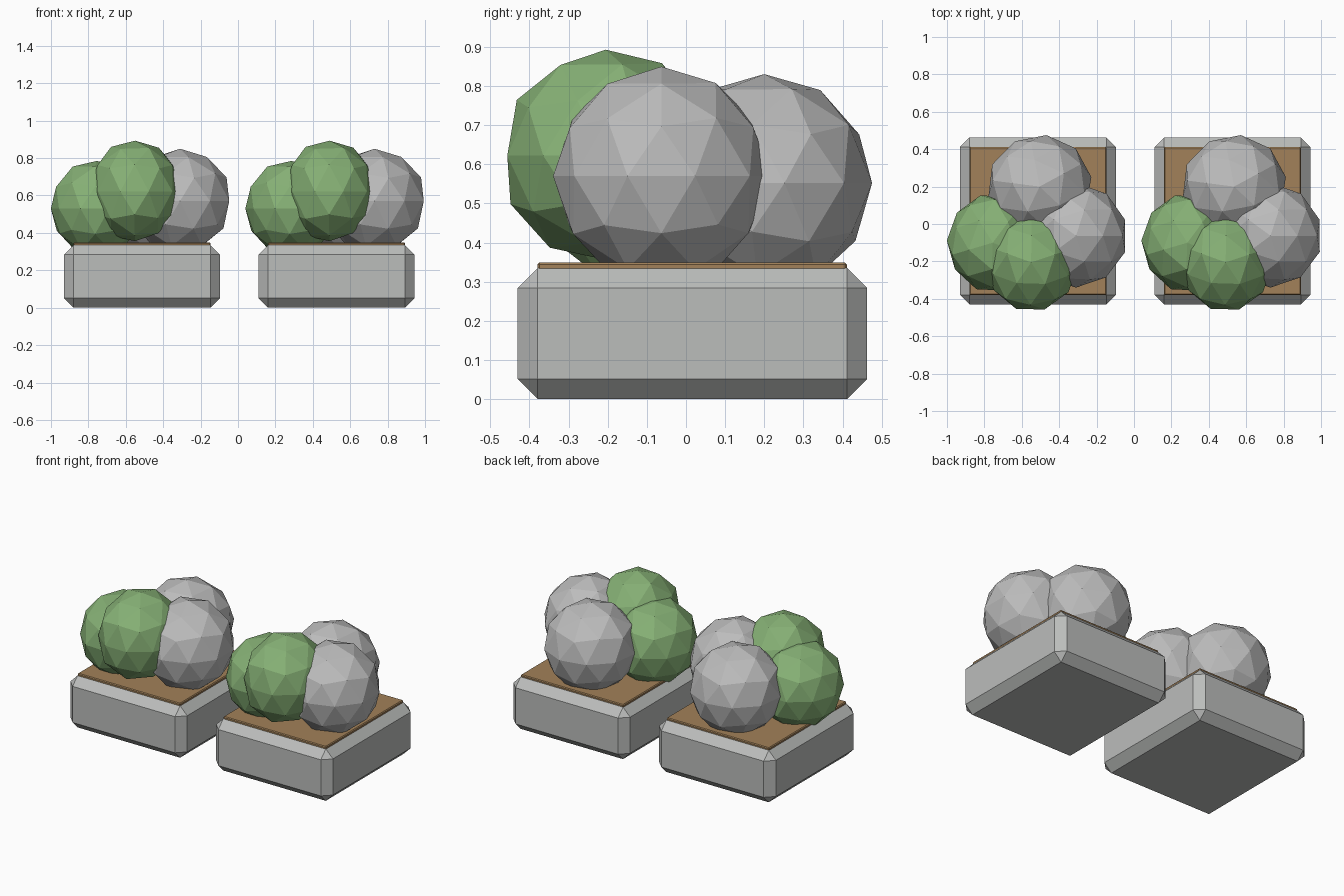
import bpy, bmesh, math, random
from mathutils import Vector

if "Cube" in bpy.data.objects:
    bpy.data.objects.remove(bpy.data.objects["Cube"])


def material(name, rgb):
    m = bpy.data.materials.new(name)
    m.diffuse_color = (*rgb, 1)
    m.use_nodes = True
    m.node_tree.nodes["Principled BSDF"].inputs["Base Color"].default_value = m.diffuse_color
    return m


STONE = material("stone grey", (0.50, 0.51, 0.50))
BLOOM = material("pale grey", (0.50, 0.50, 0.50))
LEAF = material("leaf green", (0.24, 0.44, 0.18))
SOIL = material("soil brown", (0.36, 0.22, 0.10))


def finish(bm, name, mat):
    mesh = bpy.data.meshes.new(name)
    bm.to_mesh(mesh)
    bm.free()
    mesh.materials.append(mat)
    ob = bpy.data.objects.new(name, mesh)
    bpy.context.collection.objects.link(ob)
    return ob


def chamfered_box(name, lo, hi, chamfer, mat):
    bm = bmesh.new()
    bmesh.ops.create_cube(bm, size=1)
    for v in bm.verts:
        v.co = Vector([lo[i] if v.co[i] < 0 else hi[i] for i in range(3)])
    bmesh.ops.bevel(bm, geom=bm.edges[:], offset=chamfer, segments=1,
                    profile=0.5, affect='EDGES')
    finish(bm, name, mat)


def bush(name, centre, radii, turn, jitter, seed, mat):
    # faceted ball with slightly uneven points
    rng = random.Random(seed)
    bm = bmesh.new()
    bmesh.ops.create_icosphere(bm, subdivisions=2, radius=1)
    c, s = math.cos(turn), math.sin(turn)
    for v in bm.verts:
        x, y, z = v.co * (1 + rng.uniform(-jitter, jitter))
        v.co = (centre[0] + radii[0] * (c * x - s * y),
                centre[1] + radii[1] * (s * x + c * y),
                centre[2] + radii[2] * z)
    finish(bm, name, mat)


# two identical planters side by side
for side, dx in (("left", 0.0), ("right", 1.04)):
    chamfered_box(f"{side}_planter_box", (-0.93 + dx, -0.43, 0),
                  (-0.097 + dx, 0.463, 0.335), 0.051, STONE)
    chamfered_box(f"{side}_soil", (-0.88 + dx, -0.38, 0.30),
                  (-0.147 + dx, 0.411, 0.349), 0.005, SOIL)
    bush(f"{side}_front_bush", (-0.55 + dx, -0.205, 0.622),
         (0.25, 0.268, 0.272), 0.3, 0.03, 1, LEAF)
    bush(f"{side}_side_bush", (-0.755 + dx, -0.10, 0.53),
         (0.25, 0.265, 0.26), 0.9, 0.03, 2, LEAF)
    bush(f"{side}_pale_bush", (-0.31 + dx, -0.063, 0.57),
         (0.275, 0.278, 0.28), 0.0, 0.012, 3, BLOOM)
    bush(f"{side}_back_bush", (-0.505 + dx, 0.20, 0.552),
         (0.28, 0.278, 0.28), 0.5, 0.012, 4, BLOOM)
